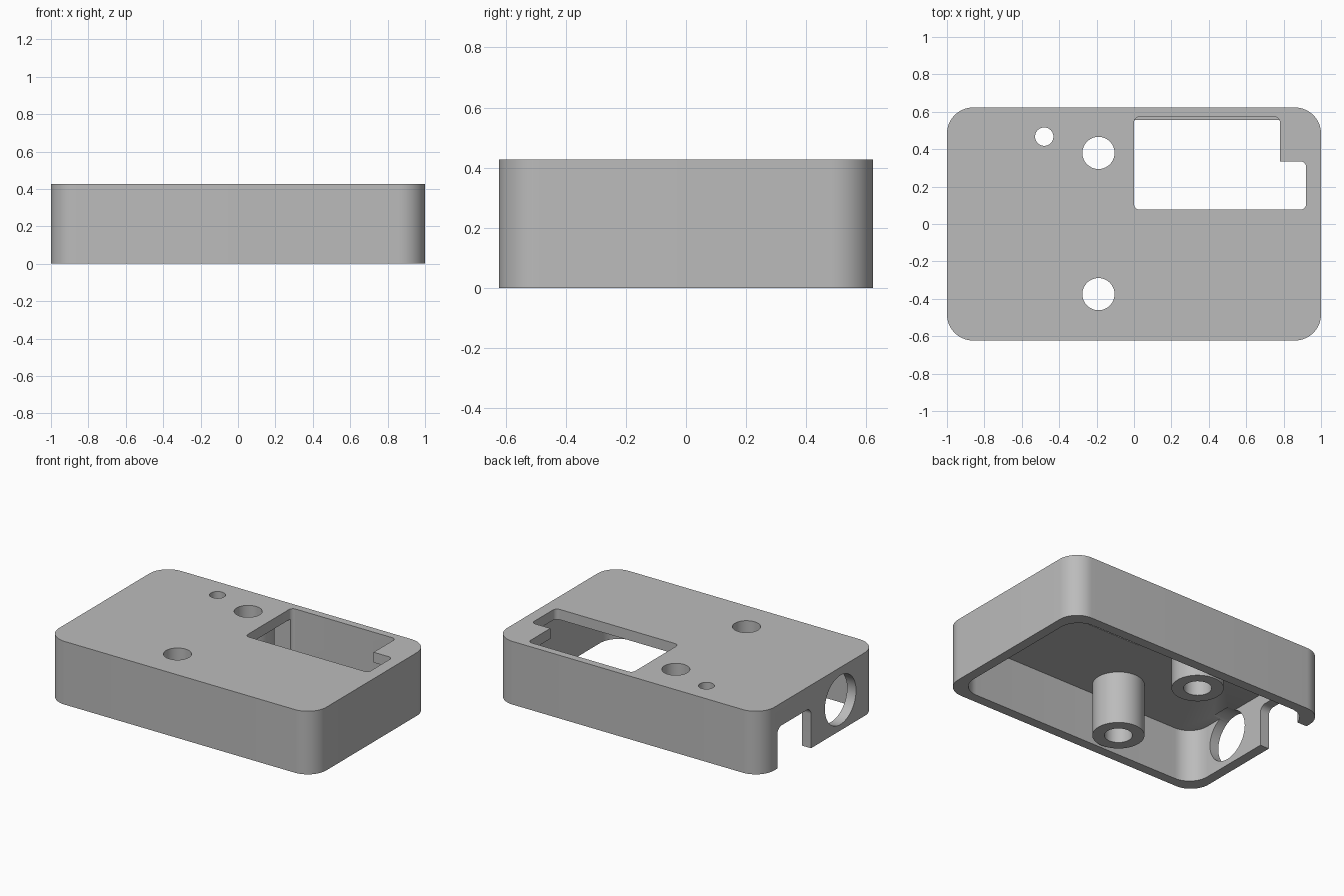
import bpy, bmesh, math
from mathutils import Vector, Matrix

if "Cube" in bpy.data.objects:
    bpy.data.objects.remove(bpy.data.objects["Cube"], do_unlink=True)

HX, HY, HEIGHT = 1.0, 0.623, 0.427
WALL, ROOF, CORNER = 0.067, 0.07, 0.14

grey = bpy.data.materials.new("matte_grey")
grey.use_nodes = True
grey.diffuse_color = (0.5, 0.5, 0.5, 1)
grey.node_tree.nodes["Principled BSDF"].inputs["Base Color"].default_value = (0.5, 0.5, 0.5, 1)


def rounded(corners, steps=12):
    """Outline from (x, y, radius) corners, each right angle filleted."""
    out = []
    for i, (x, y, r) in enumerate(corners):
        p = Vector((x, y))
        if r == 0:
            out.append(p)
            continue
        u = (Vector(corners[i - 1][:2]) - p).normalized()
        v = (Vector(corners[(i + 1) % len(corners)][:2]) - p).normalized()
        c = p + r * (u + v)
        for k in range(steps + 1):
            a = math.pi / 2 * k / steps
            out.append(c - r * (v * math.cos(a) + u * math.sin(a)))
    return out


def rect(x0, y0, x1, y1, r):
    return rounded([(x0, y0, r), (x1, y0, r), (x1, y1, r), (x0, y1, r)])


def circle(x, y, r, n=64):
    return [Vector((x + r * math.cos(math.tau * k / n), y + r * math.sin(math.tau * k / n)))
            for k in range(n)]


def prism(name, outline, low, high, sideways=False):
    """Extrude an outline along z, or along x when sideways (outline is y, z)."""
    bm = bmesh.new()
    face = bm.faces.new([bm.verts.new((p.x, p.y, low)) for p in outline])
    ext = bmesh.ops.extrude_face_region(bm, geom=[face])
    top = [g for g in ext["geom"] if isinstance(g, bmesh.types.BMVert)]
    bmesh.ops.translate(bm, verts=top, vec=(0, 0, high - low))
    if sideways:
        turn = Matrix(((0, 0, 1), (1, 0, 0), (0, 1, 0))).to_4x4()
        bmesh.ops.transform(bm, matrix=turn, verts=bm.verts)
    bmesh.ops.recalc_face_normals(bm, faces=bm.faces)
    mesh = bpy.data.meshes.new(name)
    bm.to_mesh(mesh)
    bm.free()
    mesh.materials.append(grey)
    obj = bpy.data.objects.new(name, mesh)
    bpy.context.collection.objects.link(obj)
    return obj


tools = []


def combine(target, tool, operation):
    mod = target.modifiers.new(tool.name, 'BOOLEAN')
    mod.object, mod.operation, mod.solver = tool, operation, 'EXACT'
    tool.hide_render = True
    tools.append(tool)


# Hollow case, open underneath
case = prism("enclosure_lid", rect(-HX, -HY, HX, HY, CORNER), 0, HEIGHT)
ix, iy = HX - WALL, HY - WALL
combine(case, prism("cavity", rect(-ix, -iy, ix, iy, CORNER), -0.1, HEIGHT - ROOF), 'DIFFERENCE')

# Screw bosses with through holes
for y in (-0.375, 0.38):
    combine(case, prism("boss", circle(-0.19, y, 0.16), 0, HEIGHT - ROOF / 2), 'UNION')
    combine(case, prism("screw_hole", circle(-0.19, y, 0.086), -0.1, 0.6), 'DIFFERENCE')

# Small indicator hole
combine(case, prism("indicator_hole", circle(-0.48, 0.467, 0.049), 0.2, 0.6), 'DIFFERENCE')

# Stepped display window, recessed slightly into the back wall
R = 0.03
window = rounded([(0, 0.077, R), (0.92, 0.077, R), (0.92, 0.335, R),
                  (0.78, 0.335, 0), (0.78, 0.573, R), (0, 0.573, R)])
combine(case, prism("window", window, 0.1, 0.6), 'DIFFERENCE')

# Round port and cable slot in the side wall
combine(case, prism("round_port", circle(-0.222, 0.207, 0.166), -1.1, -0.88, True), 'DIFFERENCE')
combine(case, prism("cable_slot", rect(0.093, -0.2, 0.452, 0.275, 0.045), -1.1, -0.88, True), 'DIFFERENCE')

# Bake the cuts and drop the tools
graph = bpy.context.evaluated_depsgraph_get()
final = bpy.data.meshes.new_from_object(case.evaluated_get(graph))
case.modifiers.clear()
case.data = final
for tool in tools:
    bpy.data.objects.remove(tool, do_unlink=True)

bpy.ops.object.select_all(action='DESELECT')
case.select_set(True)
bpy.context.view_layer.objects.active = case
bpy.ops.object.shade_smooth_by_angle(angle=math.radians(30))
